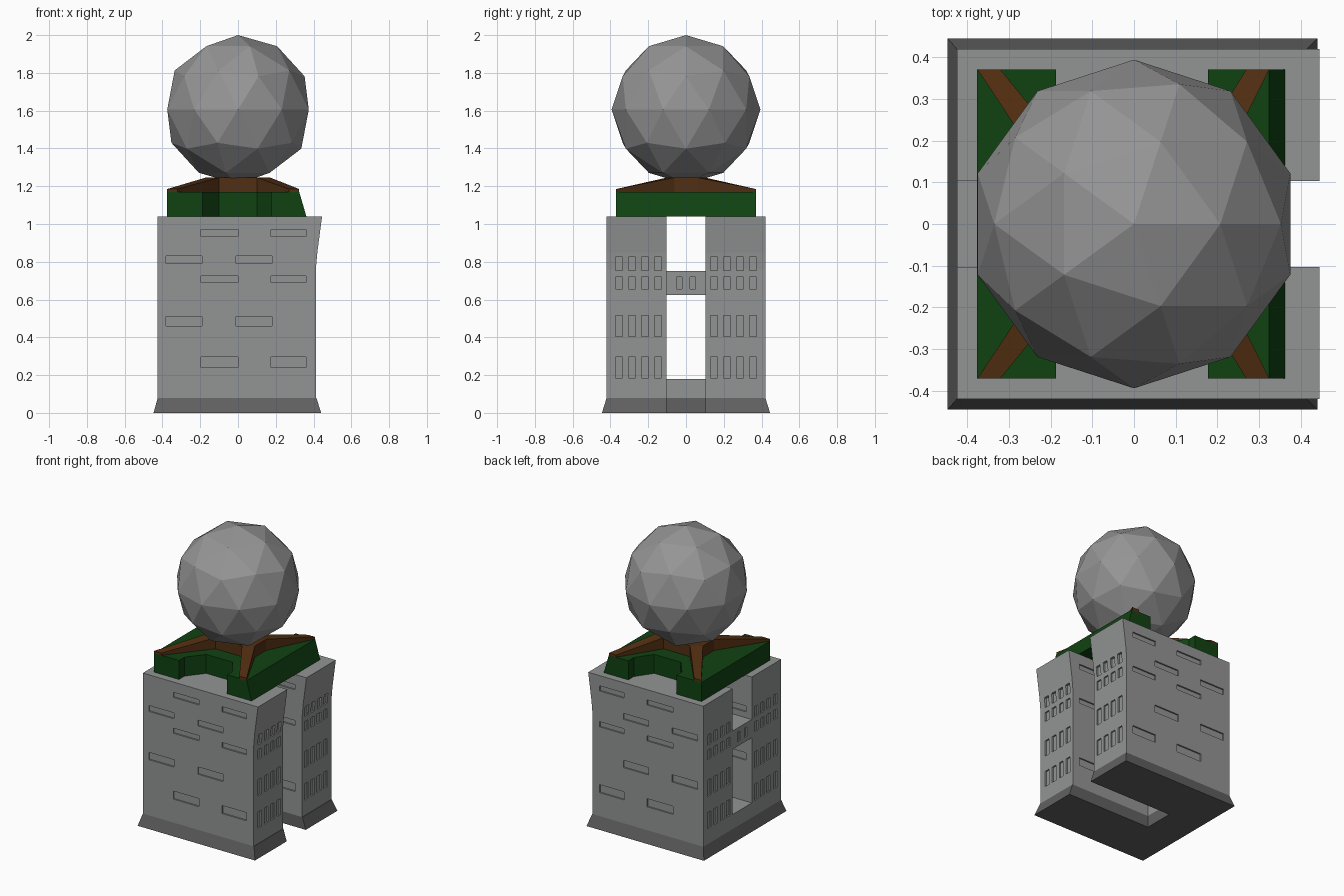
import bpy, bmesh

if "Cube" in bpy.data.objects:
    bpy.data.objects.remove(bpy.data.objects["Cube"])


def material(name, rgb):
    m = bpy.data.materials.new(name)
    m.diffuse_color = (*rgb, 1)
    m.use_nodes = True
    m.node_tree.nodes["Principled BSDF"].inputs["Base Color"].default_value = m.diffuse_color
    return m


CONCRETE = material("concrete grey", (0.29, 0.30, 0.295))
PLINTH = material("dark grey", (0.12, 0.12, 0.12))
GREEN = material("hedge green", (0.005, 0.055, 0.006))
BROWN = material("timber brown", (0.085, 0.028, 0.006))
BALL = material("globe grey", (0.30, 0.30, 0.30))


def add_loft(bm, a, b):
    """Closed solid between two matching rings of 3D points."""
    va = [bm.verts.new(p) for p in a]
    vb = [bm.verts.new(p) for p in b]
    n = len(va)
    bm.faces.new(va[::-1])
    bm.faces.new(vb)
    for i in range(n):
        bm.faces.new((va[i], va[(i + 1) % n], vb[(i + 1) % n], vb[i]))


def add_box(bm, x0, x1, y0, y1, z0, z1):
    ring = [(x0, y0), (x1, y0), (x1, y1), (x0, y1)]
    add_loft(bm, [(x, y, z0) for x, y in ring], [(x, y, z1) for x, y in ring])


def finish(bm, name, mat):
    bmesh.ops.recalc_face_normals(bm, faces=bm.faces[:])
    me = bpy.data.meshes.new(name)
    bm.to_mesh(me)
    bm.free()
    me.materials.append(mat)
    ob = bpy.data.objects.new(name, me)
    bpy.context.collection.objects.link(ob)
    return ob


# Plinth: flared U-shaped base open towards +x
def u_plan(xl, xr, y, z):
    return [(xl, -y, z), (xr, -y, z), (xr, -0.103, z), (-0.2, -0.103, z),
            (-0.2, 0.103, z), (xr, 0.103, z), (xr, y, z), (xl, y, z)]


bm = bmesh.new()
add_loft(bm, u_plan(-0.447, 0.44, 0.445, 0), u_plan(-0.425, 0.415, 0.42, 0.08))
finish(bm, "plinth", PLINTH)

# Window cutters: long slots on the y walls, upright slots on the x walls
bm = bmesh.new()
left_slots = [(-0.38, -0.19), (-0.01, 0.18)]
right_slots = [(-0.195, 0.0), (0.175, 0.36)]
floors = [(0.24, 0.295, right_slots), (0.46, 0.51, left_slots),
          (0.69, 0.725, right_slots), (0.79, 0.83, left_slots),
          (0.935, 0.97, right_slots)]
for z0, z1, slots in floors:
    for x0, x1 in slots:
        for s in (-1, 1):
            for near, far in ((0.41, 0.5), (0.05, 0.113)):
                add_box(bm, x0, x1, *sorted((s * near, s * far)), z0, z1)
for z0, z1 in [(0.185, 0.295), (0.405, 0.515), (0.655, 0.72), (0.755, 0.825)]:
    for y in (0.13, 0.198, 0.267, 0.336):
        for s in (-1, 1):
            y0, y1 = sorted((s * y, s * (y + 0.038)))
            add_box(bm, 0.402, 0.5, y0, y1, z0, z1)
            add_box(bm, -0.5, -0.415, y0, y1, z0, z1)
for s in (-1, 1):
    y0, y1 = sorted((s * 0.022, s * 0.05))
    add_box(bm, -0.5, -0.415, y0, y1, 0.655, 0.72)
    add_box(bm, -0.21, -0.197, y0, y1, 0.655, 0.72)
cutter = finish(bm, "window_cutter", CONCRETE)
cutter.hide_render = True
cutter.hide_set(True)


def cut_windows(ob):
    mod = ob.modifiers.new("windows", "BOOLEAN")
    mod.object = cutter
    mod.operation = "DIFFERENCE"
    mod.solver = "EXACT"


# Two wings, leaning outwards near the top on the +x side
profile = [(-0.425, 0.08), (0.412, 0.08), (0.412, 0.76), (0.42, 0.85),
           (0.445, 1.04), (-0.425, 1.04)]
for name, y0, y1 in (("front_wing", -0.42, -0.103), ("back_wing", 0.103, 0.42)):
    bm = bmesh.new()
    add_loft(bm, [(x, y0, z) for x, z in profile], [(x, y1, z) for x, z in profile])
    cut_windows(finish(bm, name, CONCRETE))

# Bridge and low sill joining the wings on the -x side
bm = bmesh.new()
add_box(bm, -0.425, -0.2, -0.103, 0.103, 0.625, 0.75)
cut_windows(finish(bm, "bridge", CONCRETE))
bm = bmesh.new()
add_box(bm, -0.425, -0.2, -0.103, 0.103, 0.08, 0.18)
finish(bm, "sill", CONCRETE)


# Roof hedge: H-shaped plan, sloping on the +x side
def hedge(xr, z):
    half = [(-0.376, 0.37), (-0.187, 0.37), (-0.187, 0.31), (-0.1, 0.2),
            (0.1, 0.2), (0.177, 0.31), (0.177, 0.37), (xr, 0.37)]
    return [(x, -y, z) for x, y in half] + [(x, y, z) for x, y in half[::-1]]


bm = bmesh.new()
add_loft(bm, hedge(0.362, 1.04), hedge(0.324, 1.17))
finish(bm, "roof_hedge", GREEN)

# Timber hub under the ball and four sloping ribs to the corners
bm = bmesh.new()
plan = [(0.17, -0.06), (0.17, 0.06), (0.1, 0.1), (-0.1, 0.1),
        (-0.17, 0.06), (-0.17, -0.06), (-0.1, -0.1), (0.1, -0.1)]
add_loft(bm, [(x, y, 1.16) for x, y in plan], [(x, y, 1.246) for x, y in plan])
finish(bm, "hub", BROWN)
bm = bmesh.new()
for sx, corner in ((-1, 0.375), (1, 0.324)):
    for sy in (-1, 1):
        rib = [(corner, 0.37, 1.185), (corner - 0.055, 0.37, 1.185),
               (0.1, 0.1, 1.246), (0.17, 0.06, 1.246)]
        add_loft(bm, [(sx * x, sy * y, 1.16) for x, y, z in rib],
                 [(sx * x, sy * y, z) for x, y, z in rib])
finish(bm, "ribs", BROWN)

# Faceted ball
bm = bmesh.new()
bmesh.ops.create_icosphere(bm, subdivisions=2, radius=0.394)
bmesh.ops.translate(bm, verts=bm.verts[:], vec=(0, 0, 1.606))
finish(bm, "ball", BALL)
